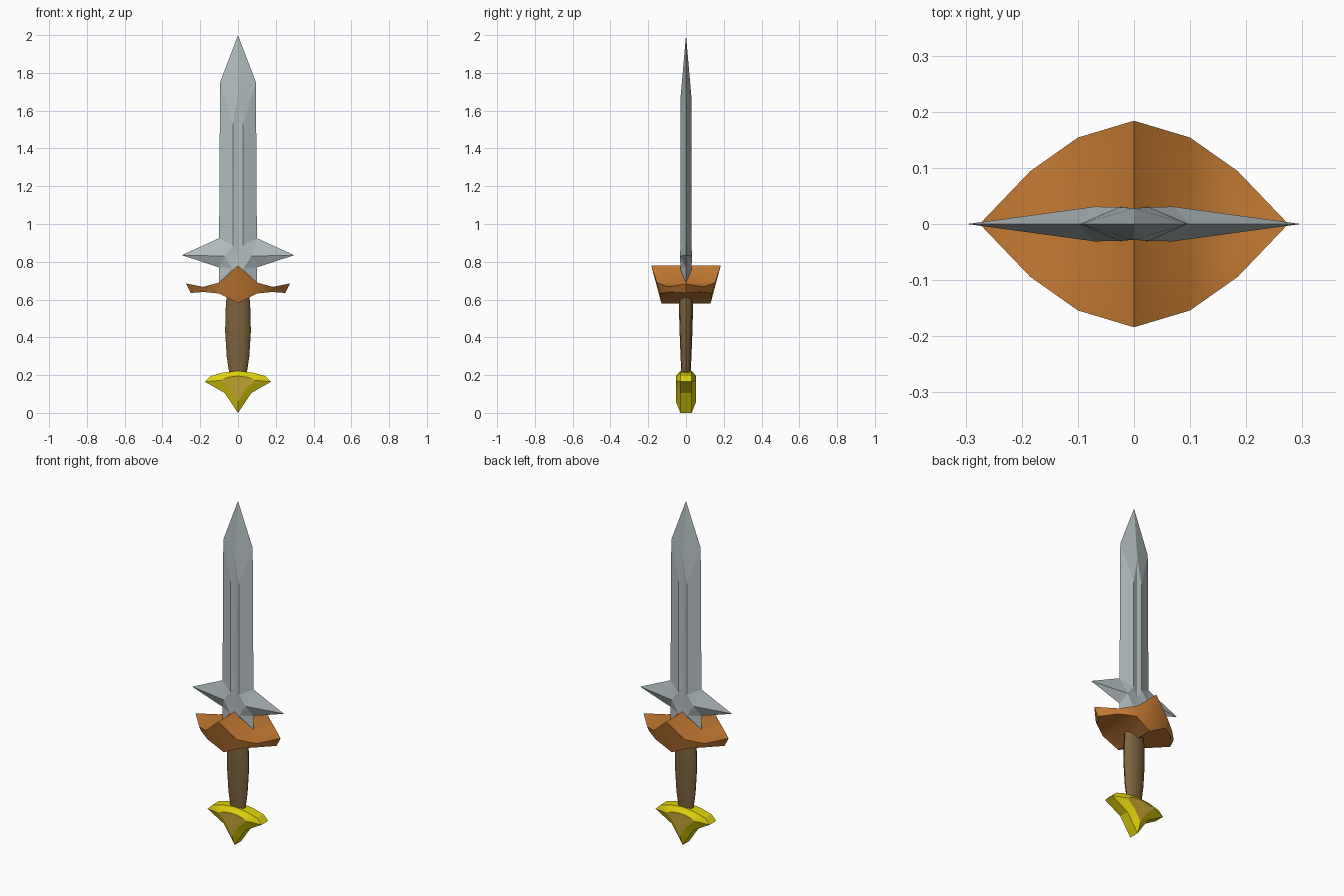
import bpy
import bmesh
from math import radians, cos, sin, tau

cube = bpy.data.objects.get("Cube")
if cube:
    bpy.data.objects.remove(cube, do_unlink=True)


def make_material(name, colour):
    material = bpy.data.materials.new(name)
    material.use_nodes = True
    material.diffuse_color = (*colour, 1)
    shader = material.node_tree.nodes["Principled BSDF"]
    shader.inputs["Base Color"].default_value = (*colour, 1)
    shader.inputs["Roughness"].default_value = 0.6
    return material


steel = make_material("steel grey", (0.45, 0.51, 0.52))
copper = make_material("copper orange", (0.56, 0.2, 0.034))
leather = make_material("leather brown", (0.21, 0.125, 0.048))
gold = make_material("bright yellow", (0.75, 0.64, 0.004))
inlay = make_material("dull gold", (0.54, 0.36, 0.03))


def finish(name, bm, materials, angle=30):
    """Turn a bmesh into a named object, smooth only across shallow edges."""
    bmesh.ops.remove_doubles(bm, verts=bm.verts, dist=0.0005)
    bmesh.ops.recalc_face_normals(bm, faces=bm.faces)
    mesh = bpy.data.meshes.new(name)
    bm.to_mesh(mesh)
    bm.free()
    for material in materials:
        mesh.materials.append(material)
    obj = bpy.data.objects.new(name, mesh)
    bpy.context.collection.objects.link(obj)
    bpy.ops.object.select_all(action="DESELECT")
    obj.select_set(True)
    bpy.context.view_layer.objects.active = obj
    bpy.ops.object.shade_smooth_by_angle(angle=radians(angle))
    return obj


def four_way(faces):
    """Build faces of one quarter, repeated across the x and y planes."""
    bm = bmesh.new()
    for sx in (1, -1):
        for sy in (1, -1):
            for face in faces:
                bm.faces.new([bm.verts.new((sx * x, sy * y, z)) for x, y, z in face])
    return bm


# Blade: cutting outline at y = 0, raised ridge, and a shallow central groove
p = {
    "tip": (0, 0, 2), "shoulder": (0.095, 0, 1.75), "root": (0.1, 0, 0.925),
    "spike": (0.297, 0, 0.835), "notch": (0.1, 0, 0.77),
    "heel": (0.1, 0, 0.69), "base": (0, 0, 0.69),
    "groove_tip": (0, 0.028, 1.68), "rim_top": (0.027, 0.03, 1.53),
    "rim_low": (0.027, 0.03, 0.885), "star": (0.07, 0.031, 0.83),
    "waist": (0.03, 0.03, 0.765), "foot": (0, 0.03, 0.745),
    "floor_top": (0, 0.023, 1.53), "floor_low": (0, 0.025, 0.83),
}
blade_faces = [
    "tip shoulder groove_tip", "shoulder rim_top groove_tip",
    "shoulder root rim_low rim_top", "groove_tip rim_top floor_top",
    "rim_top rim_low floor_low floor_top", "root spike star",
    "root star rim_low", "spike notch star", "notch waist star",
    "rim_low star floor_low", "star waist floor_low", "waist foot floor_low",
    "notch heel waist", "heel base foot waist",
]
finish("blade", four_way([[p[k] for k in f.split()] for f in blade_faces]), [steel], 8)

# Guard: columns of (top point, bottom point) from the middle to the end
columns = [
    ((0, 0.184, 0.78), (0, 0.13, 0.58)),
    ((0.1, 0.154, 0.69), (0.1, 0.138, 0.632)),
    ((0.185, 0.094, 0.667), (0.18, 0.085, 0.64)),
    ((0.275, 0, 0.685), (0.25, 0, 0.635)),
]


def centre(point):
    return (point[0], 0, point[2])


guard_faces = []
for (top_a, low_a), (top_b, low_b) in zip(columns, columns[1:]):
    guard_faces.append([top_a, top_b, low_b, low_a])
    guard_faces.append([top_a, centre(top_a), centre(top_b), top_b])
    guard_faces.append([low_a, low_b, centre(low_b), centre(low_a)])
finish("guard", four_way(guard_faces), [copper])

# Grip: oval rings that swell in the middle
bm = bmesh.new()
SIDES = 12
rings = []
for z, rx, ry in [(0.2, 0.045, 0.024), (0.3, 0.06, 0.029),
                  (0.43, 0.068, 0.034), (0.54, 0.066, 0.037), (0.63, 0.06, 0.037)]:
    rings.append([bm.verts.new((rx * cos(tau * i / SIDES), ry * sin(tau * i / SIDES), z))
                  for i in range(SIDES)])
for low, high in zip(rings, rings[1:]):
    for i in range(SIDES):
        j = (i + 1) % SIDES
        bm.faces.new((low[i], low[j], high[j], high[i]))
bm.faces.new(rings[0])
bm.faces.new(rings[-1])
finish("grip", bm, [leather], 40)

# Pommel: fan-shaped rim, bevelled up to a raised inlay on each face
outer = [(0, 0.222), (0.08, 0.213), (0.145, 0.195), (0.175, 0.165), (0.07, 0.105), (0, 0)]
inner = [(0, 0.195), (0.045, 0.19), (0.083, 0.179), (0.09, 0.172), (0.04, 0.125), (0, 0.06)]
RIM_Y, FACE_Y = 0.03, 0.054
middle = [(x, 0, z) for x, z in outer]
rim = [(x, RIM_Y, z) for x, z in outer]
face = [(x, FACE_Y, z) for x, z in inner]
pommel_faces = [face]
for a, b in ((middle, rim), (rim, face)):
    for i in range(len(outer) - 1):
        pommel_faces.append([a[i], a[i + 1], b[i + 1], b[i]])
pommel = finish("pommel", four_way(pommel_faces), [gold, inlay], 20)
for polygon in pommel.data.polygons:
    polygon.material_index = int(abs(polygon.center.y) > FACE_Y - 0.001)
